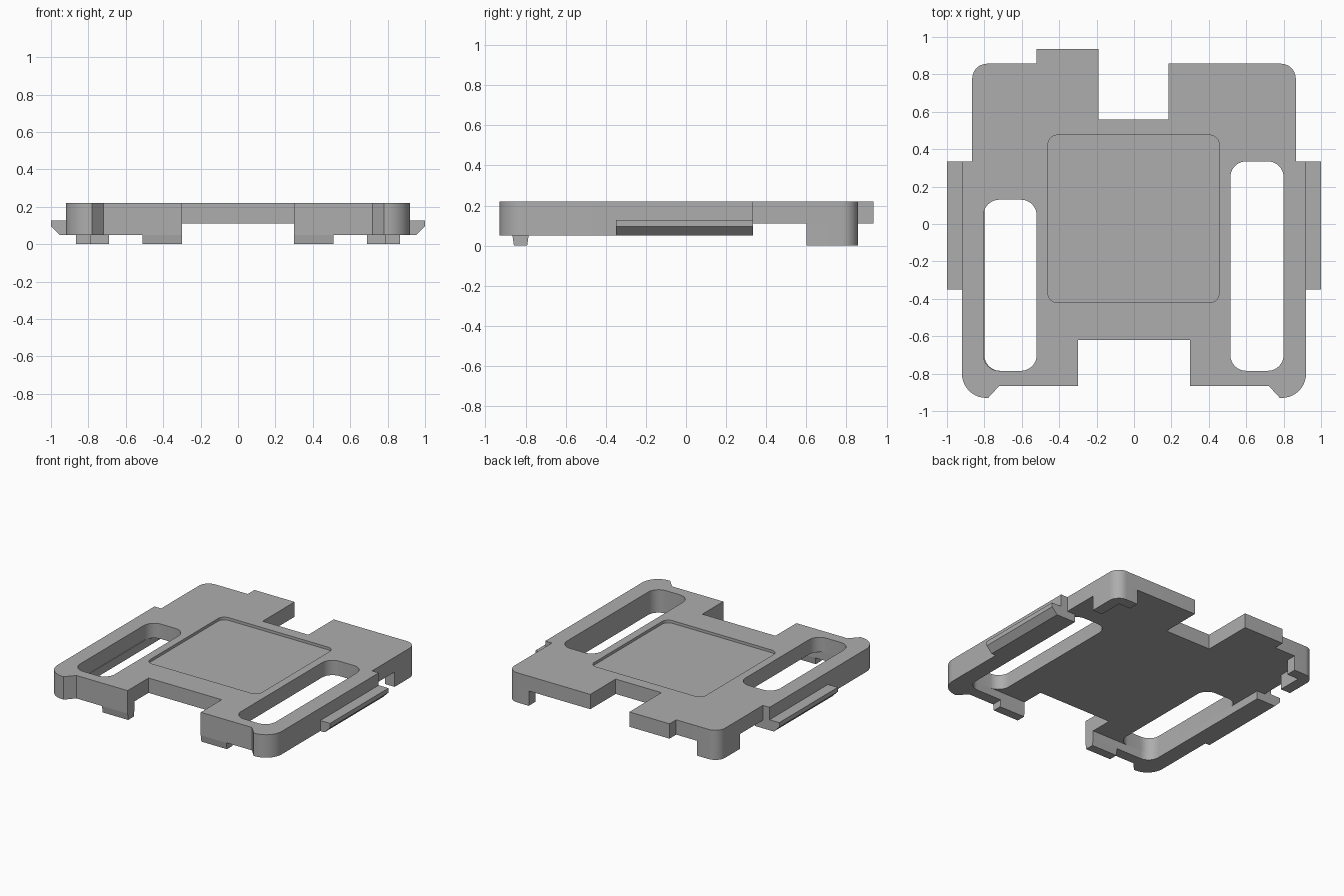
import bpy
import bmesh
import math
from mathutils import Vector

cube = bpy.data.objects.get("Cube")
if cube:
    bpy.data.objects.remove(cube, do_unlink=True)

TOP, UNDER, RIM_LOW = 0.22, 0.11, 0.05

grey = bpy.data.materials.new("plain_grey")
grey.use_nodes = True
colour = (0.42, 0.42, 0.42, 1)
grey.diffuse_color = colour
grey.node_tree.nodes["Principled BSDF"].inputs["Base Color"].default_value = colour


def rounded(points, steps=10):
    """Turn (x, y[, radius]) corners into an outline with rounded corners."""
    out = []
    for i, p in enumerate(points):
        c = Vector(p[:2])
        if len(p) < 3:
            out.append(c)
            continue
        a = (Vector(points[i - 1][:2]) - c).normalized()
        b = (Vector(points[(i + 1) % len(points)][:2]) - c).normalized()
        r = p[2]
        centre = c + (a + b) * r
        for k in range(steps + 1):
            t = math.pi / 2 * k / steps
            out.append(centre - b * r * math.cos(t) - a * r * math.sin(t))
    return out


def build(name, rings):
    """Join equal rings of 3D points into a closed solid."""
    bm = bmesh.new()
    low, high = [[bm.verts.new(p) for p in ring] for ring in rings]
    bm.faces.new(low)
    bm.faces.new(high)
    for i in range(len(low)):
        bm.faces.new((low[i - 1], low[i], high[i], high[i - 1]))
    bmesh.ops.recalc_face_normals(bm, faces=bm.faces)
    mesh = bpy.data.meshes.new(name)
    bm.to_mesh(mesh)
    bm.free()
    mesh.materials.append(grey)
    obj = bpy.data.objects.new(name, mesh)
    bpy.context.collection.objects.link(obj)
    return obj


def prism(name, points, z0, z1):
    outline = rounded(points)
    return build(name, [[(p.x, p.y, z) for p in outline] for z in (z0, z1)])


def box_points(x0, x1, y0, y1, r):
    return [(x0, y0, r), (x1, y0, r), (x1, y1, r), (x0, y1, r)]


def mirrored(points, side):
    return [(p[0] * side, *p[1:]) for p in points]


def smooth(obj):
    bpy.ops.object.select_all(action="DESELECT")
    bpy.context.view_layer.objects.active = obj
    obj.select_set(True)
    bpy.ops.object.shade_smooth_by_angle(angle=math.radians(30))


# Outer edge of one side, from the front notch round to the shoulder
front_edge = [(0.30, -0.865), (0.72, -0.865), (0.78, -0.93),
              (0.92, -0.93, 0.13), (0.92, 0.335)]

# Main plate with front notch, back notch and back tab
right_half = [(0.30, -0.62)] + front_edge + [
    (0.865, 0.335), (0.865, 0.857, 0.08), (0.185, 0.857), (0.185, 0.56)]
left_half = [(-0.19, 0.56), (-0.19, 0.935), (-0.52, 0.935), (-0.52, 0.857),
             (-0.865, 0.857, 0.08), (-0.865, 0.335)]
left_half += mirrored(front_edge[::-1], -1) + [(-0.30, -0.62)]
plate = prism("main_plate", right_half + left_half, UNDER, TOP)

# Side slots and the shallow square recess
cutters = [
    prism("left_slot_cutter", box_points(0.515, 0.80, -0.785, 0.335, 0.085), 0, 0.4),
    prism("right_slot_cutter", box_points(-0.805, -0.52, -0.785, 0.13, 0.085), 0, 0.4),
    prism("recess_cutter", box_points(-0.46, 0.455, -0.42, 0.475, 0.05), TOP - 0.02, 0.4),
]
for cutter in cutters:
    cutter.hide_render = True
    cutter.hide_viewport = True
    mod = plate.modifiers.new(cutter.name, "BOOLEAN")
    mod.operation = "DIFFERENCE"
    mod.solver = "EXACT"
    mod.object = cutter

# Bake the cuts so the cutters can go
bpy.context.view_layer.update()
evaluated = plate.evaluated_get(bpy.context.evaluated_depsgraph_get())
cut_mesh = bpy.data.meshes.new_from_object(evaluated)
plate.modifiers.clear()
plate.data = cut_mesh
for cutter in cutters:
    bpy.data.objects.remove(cutter, do_unlink=True)
smooth(plate)

for label, side in (("left", 1), ("right", -1)):
    # Lower rim under the side and front edges
    rim = front_edge + [(0.80, 0.335), (0.80, -0.785, 0.085), (0.30, -0.785)]
    smooth(prism(label + "_rim", mirrored(rim, side), RIM_LOW, UNDER))

    # Corner foot wrapping the back corner
    foot = [(0.865, 0.60), (0.865, 0.857, 0.08), (0.69, 0.857),
            (0.69, 0.78), (0.785, 0.78), (0.785, 0.60)]
    smooth(prism(label + "_back_foot", mirrored(foot, side), 0, UNDER))

    # Tapered front foot beside the notch
    rings = []
    for z, inset in ((0, 0.007), (RIM_LOW, 0)):
        y0, y1 = -0.865 + inset, -0.785 - inset
        rings.append([(side * x, y, z) for x, y in
                      ((0.30, y0), (0.51, y0), (0.51, y1), (0.30, y1))])
    build(label + "_front_foot", rings)

    # Side rail with a chamfered underside
    profile = [(0.90, RIM_LOW), (0.955, RIM_LOW), (1.0, 0.095),
               (1.0, 0.128), (0.90, 0.128)]
    build(label + "_side_rail",
          [[(side * x, y, z) for x, z in profile] for y in (-0.35, 0.335)])
